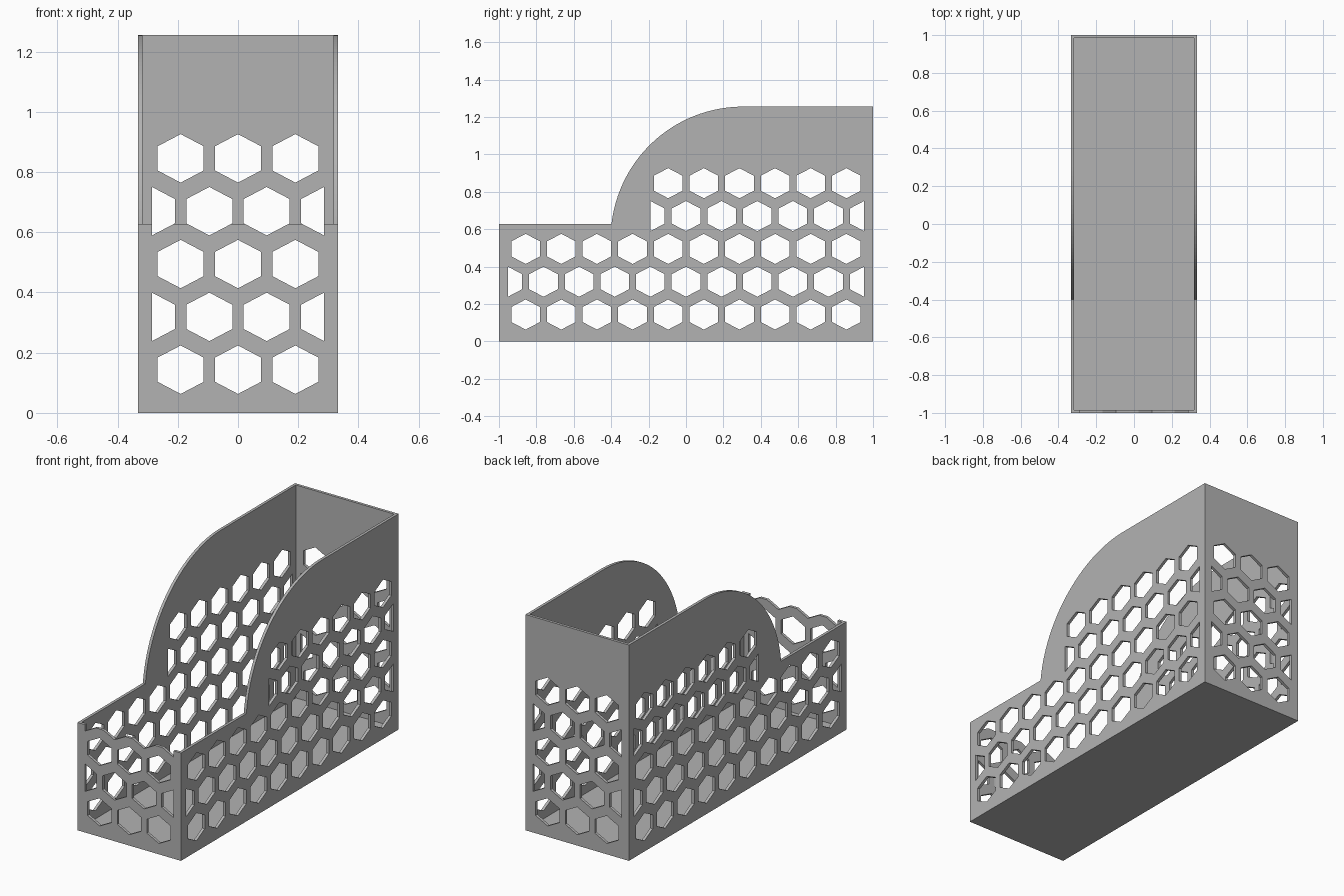
import bpy, bmesh, math

cube = bpy.data.objects.get("Cube")
if cube:
    bpy.data.objects.remove(cube, do_unlink=True)

W, L, H, LOW, T = 0.333, 1.0, 1.255, 0.627, 0.0165   # half width, half length, heights, wall
PITCH, ROW, Z0 = 0.1905, 0.1755, 0.1435              # honeycomb spacing
HEX_W, HEX_R = 0.0765, 0.0805                        # hexagon half width and radius

grey = bpy.data.materials.new("grey plastic")
grey.use_nodes = True
colour = (0.45, 0.45, 0.45, 1)
grey.diffuse_color = colour
grey.node_tree.nodes["Principled BSDF"].inputs["Base Color"].default_value = colour


def prisms(name, outlines, axis, reach):
    """Closed prisms from (u, z) outlines, extruded both ways along x or y."""
    bm = bmesh.new()
    for outline in outlines:
        place = lambda u, z: (-reach, u, z) if axis == "x" else (u, -reach, z)
        face = bm.faces.new([bm.verts.new(place(u, z)) for u, z in outline])
        ext = bmesh.ops.extrude_face_region(bm, geom=[face])
        moved = [v for v in ext["geom"] if isinstance(v, bmesh.types.BMVert)]
        shift = (2 * reach, 0, 0) if axis == "x" else (0, 2 * reach, 0)
        bmesh.ops.translate(bm, verts=moved, vec=shift)
    bmesh.ops.recalc_face_normals(bm, faces=bm.faces)
    mesh = bpy.data.meshes.new(name)
    bm.to_mesh(mesh)
    bm.free()
    obj = bpy.data.objects.new(name, mesh)
    bpy.context.collection.objects.link(obj)
    return obj


def hexagon(u, z, side=0):
    """Pointed-top hexagon; side -1 or 1 keeps only that half."""
    w, r = HEX_W, HEX_R
    left, right = [(-w, r / 2), (-w, -r / 2)], [(w, -r / 2), (w, r / 2)]
    pts = [(0, r)] + (left if side <= 0 else []) + [(0, -r)] + (right if side >= 0 else [])
    return [(u + a, z + b) for a, b in pts]


def honeycomb(rows, count, upper_start=None):
    """Rows of 'count' hexagons, offset rows ending in half hexagons."""
    out = []
    edge = count / 2 * PITCH
    for r in range(rows):
        odd = r % 2
        for i in range(count + odd):
            u = -edge + (i + (0 if odd else 0.5)) * PITCH
            start = upper_start if upper_start is not None and r > 2 else -edge
            if u < start - 0.01:
                continue
            half = 0
            if odd and abs(u - start) < 0.01:
                half = 1
            elif odd and i == count:
                half = -1
            out.append(hexagon(u, Z0 + r * ROW, half))
    return out


# Solid side profile with the curved shoulder
R, CY = 0.708, 0.305
CZ = H - R
a0 = math.pi - math.asin((LOW - CZ) / R)
STEPS = 40
arc = [(CY + R * math.cos(a), CZ + R * math.sin(a))
       for a in (a0 + (math.pi / 2 - a0) * i / STEPS for i in range(STEPS + 1))]
holder = prisms("file_holder", [[(-L, 0), (L, 0), (L, H)] + arc[::-1] + [(-L, LOW)]], "x", W)
holder.data.materials.append(grey)

# Cutters: inner cavity, side honeycomb, front and back honeycomb
inner = L - T
cavity = prisms("cavity_cutter", [[(-inner, T), (inner, T), (inner, 2), (-inner, 2)]], "x", W - T)
side_holes = prisms("side_hole_cutter", honeycomb(5, 10, -PITCH), "x", W + 0.1)
end_holes = prisms("end_hole_cutter", honeycomb(5, 3), "y", L + 0.1)

cutters = [cavity, side_holes, end_holes]
for cutter in cutters:
    cutter.hide_render = True
    mod = holder.modifiers.new(cutter.name, "BOOLEAN")
    mod.operation = "DIFFERENCE"
    mod.solver = "EXACT"
    mod.object = cutter

# Bake the cuts into the mesh and drop the cutters
deps = bpy.context.evaluated_depsgraph_get()
baked = bpy.data.meshes.new_from_object(holder.evaluated_get(deps))
holder.modifiers.clear()
holder.data = baked
baked.name = "file_holder"
baked.materials.clear()
baked.materials.append(grey)
for poly in baked.polygons:
    poly.material_index = 0
for cutter in cutters:
    bpy.data.objects.remove(cutter, do_unlink=True)
